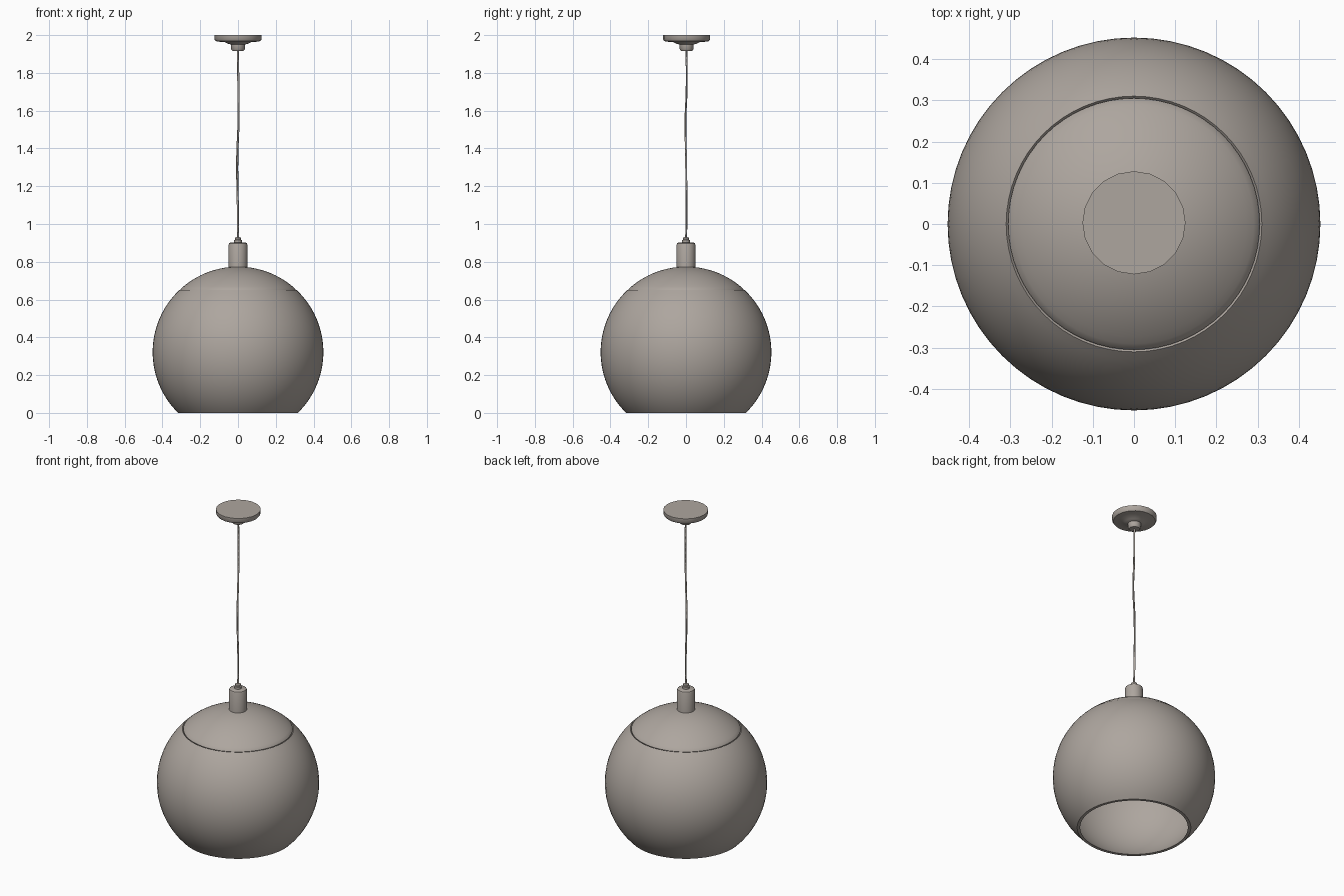
import bpy, bmesh, math

if "Cube" in bpy.data.objects:
    bpy.data.objects.remove(bpy.data.objects["Cube"], do_unlink=True)

warm_grey = bpy.data.materials.new("warm_grey")
warm_grey.use_nodes = True
colour = (0.42, 0.38, 0.345, 1)
warm_grey.diffuse_color = colour
warm_grey.node_tree.nodes["Principled BSDF"].inputs["Base Color"].default_value = colour


def finish(obj, angle=35):
    obj.data.materials.append(warm_grey)
    bpy.ops.object.select_all(action="DESELECT")
    bpy.context.view_layer.objects.active = obj
    obj.select_set(True)
    bpy.ops.object.shade_smooth_by_angle(angle=math.radians(angle))


def lathe(name, profile, sides, y=0, closed=False):
    """Spin an (r, z) profile around the vertical axis."""
    bm = bmesh.new()
    verts = [bm.verts.new((r, 0, z)) for r, z in profile]
    pairs = list(zip(verts, verts[1:]))
    if closed:
        pairs.append((verts[-1], verts[0]))
    edges = [bm.edges.new(p) for p in pairs]
    bmesh.ops.spin(bm, geom=verts + edges, axis=(0, 0, 1), cent=(0, 0, 0),
                   angle=math.tau, steps=sides, use_duplicate=False)
    bmesh.ops.remove_doubles(bm, verts=bm.verts, dist=1e-5)
    bmesh.ops.recalc_face_normals(bm, faces=bm.faces)
    mesh = bpy.data.meshes.new(name)
    bm.to_mesh(mesh)
    bm.free()
    obj = bpy.data.objects.new(name, mesh)
    bpy.context.collection.objects.link(obj)
    obj.location.y = y
    finish(obj)
    return obj


def arc(radius, start, end, steps, centre=0.322):
    """Points on the globe circle; angles are measured from the top."""
    angles = [math.radians(start + (end - start) * i / steps) for i in range(steps + 1)]
    return [(radius * math.sin(a), centre + radius * math.cos(a)) for a in angles]


# Open globe shade with wall thickness
lathe("globe_shade", arc(0.452, 43.3, 135.5, 28) + arc(0.44, 137, 43.3, 28), 64, closed=True)

# Domed cap with a rolled rim seated in the shade opening
lathe("shade_cap", arc(0.452, 0, 40, 14) + [(0.302, 0.657), (0.305, 0.651), (0.301, 0.645)]
      + arc(0.438, 42, 0, 12), 64)

# Lamp holder and cord grip
lathe("lamp_holder", [(0, 0.76), (0.05, 0.76), (0.05, 0.89), (0.047, 0.898),
                      (0.04, 0.902), (0, 0.902)], 24)
lathe("cord_grip", [(0, 0.9), (0.02, 0.9), (0.02, 0.915), (0.016, 0.917),
                    (0.016, 0.927), (0.008, 0.93), (0, 0.93)], 12)

# Ceiling canopy with a stepped neck
lathe("ceiling_canopy", [(0, 2.0), (0.125, 2.0), (0.125, 1.978), (0.118, 1.968),
                         (0.1, 1.965), (0.07, 1.963), (0.055, 1.955), (0.037, 1.95),
                         (0.036, 1.925), (0.03, 1.917), (0, 1.915)], 20, y=0.003)

# Slightly wavy hanging cord
curve = bpy.data.curves.new("cord", "CURVE")
curve.dimensions = "3D"
curve.bevel_depth = 0.0055
curve.bevel_resolution = 1
curve.resolution_u = 6
path = [(0, 0, 0.92), (0, 0.003, 1.02), (-0.004, 0, 1.35),
        (0.003, -0.003, 1.55), (0.002, 0.003, 1.7), (0, 0.003, 1.92)]
spline = curve.splines.new("BEZIER")
spline.bezier_points.add(len(path) - 1)
for point, co in zip(spline.bezier_points, path):
    point.co = co
    point.handle_left_type = point.handle_right_type = "AUTO"
cord = bpy.data.objects.new("cord", curve)
bpy.context.collection.objects.link(cord)
bpy.ops.object.select_all(action="DESELECT")
bpy.context.view_layer.objects.active = cord
cord.select_set(True)
bpy.ops.object.convert(target="MESH")
cord = bpy.context.view_layer.objects.active
cord.data.materials.clear()
finish(cord, 60)
